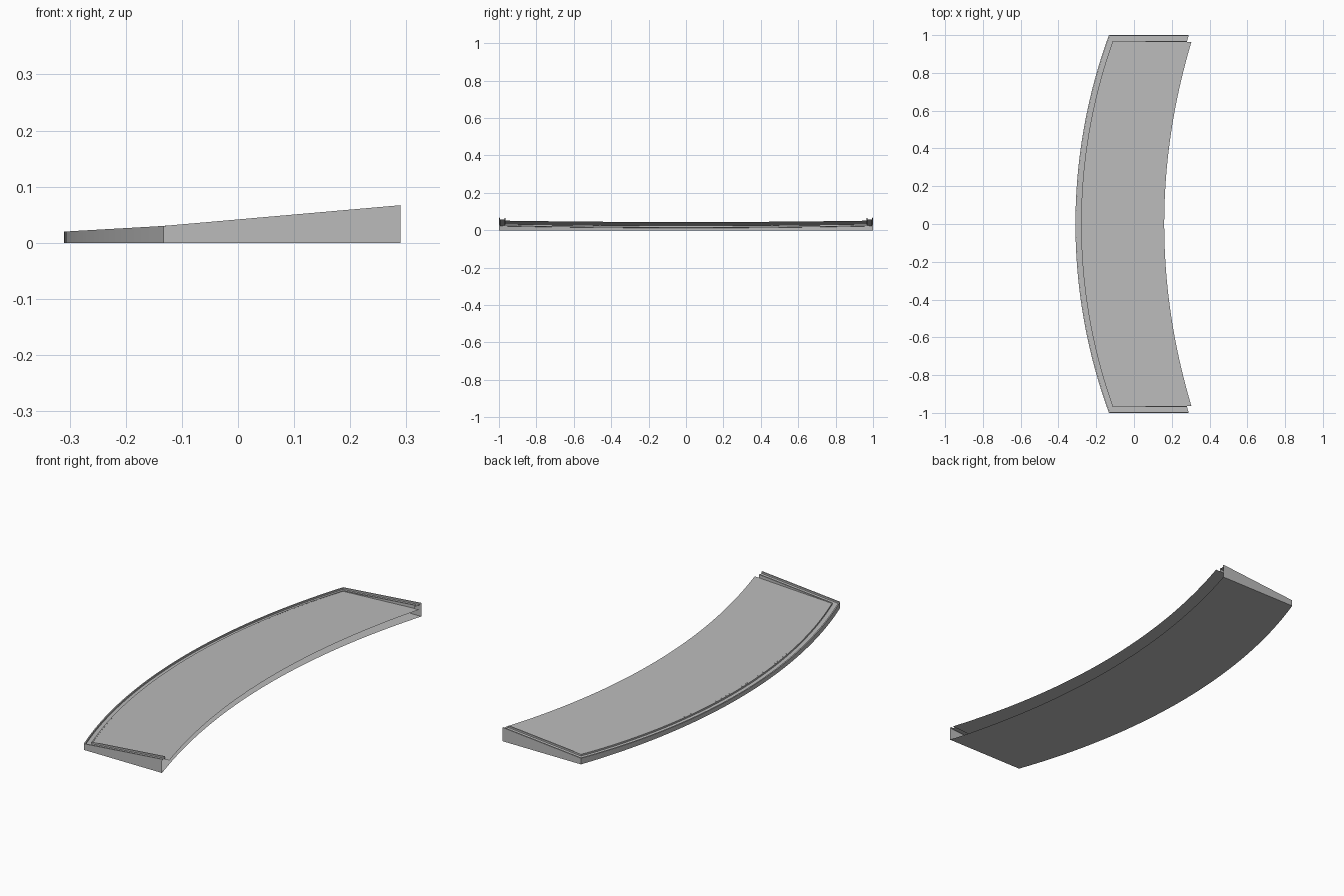
import bpy
import math

cube = bpy.data.objects.get("Cube")
if cube:
    bpy.data.objects.remove(cube, do_unlink=True)

SEGS = 48
RADIUS = 2.91      # convex outer edge
RIM = 0.036        # rim width

grey = bpy.data.materials.new("plain_grey")
grey.use_nodes = True
colour = (0.5, 0.5, 0.5, 1)
grey.diffuse_color = colour
grey.node_tree.nodes["Principled BSDF"].inputs["Base Color"].default_value = colour


def outer_x(y, inset=0.0):
    return RADIUS - 0.31 - math.sqrt((RADIUS - inset) ** 2 - y * y)


def inner_x(y):
    return 0.14 + 0.15 * y * y


def tray_edge_x(y):
    return 0.16 + 0.155 * y * y


def rim_z(x):
    slope = 0.0565 if x < -0.133 else 0.0875
    return 0.03 + slope * (x + 0.133)


def tray_z(x):
    return 0.036 + 0.05 * x


def span(half):
    return [half * (2 * i / SEGS - 1) for i in range(SEGS + 1)]


def add_mesh(name, verts, faces):
    mesh = bpy.data.meshes.new(name)
    mesh.from_pydata(verts, [], faces)
    mesh.materials.append(grey)
    obj = bpy.data.objects.new(name, mesh)
    bpy.context.collection.objects.link(obj)
    bpy.ops.object.select_all(action="DESELECT")
    obj.select_set(True)
    bpy.context.view_layer.objects.active = obj
    bpy.ops.object.shade_smooth_by_angle(angle=math.radians(30))
    return obj


def loft(name, rows):
    """Skin quads between rows of equal length."""
    n = len(rows[0])
    faces = [(r * n + i, r * n + i + 1, (r + 1) * n + i + 1, (r + 1) * n + i)
             for r in range(len(rows) - 1) for i in range(n - 1)]
    return add_mesh(name, [p for row in rows for p in row], faces)


def rim_path(inset, height):
    """One rail around the two ends and the convex edge."""
    half = 1 - inset
    end = inner_x(half)
    path = [(end, half)]
    path += [(outer_x(y, inset), y) for y in reversed(span(half))]
    path.append((end, -half))
    return [(x, y, height(x)) for x, y in path]


# Outer wall, two thin lips and the channel between them
def channel_z(x):
    return rim_z(x) - 0.008


def lip_foot_z(x):
    return min(tray_z(x), rim_z(x))


profile = [(0, lambda x: 0.0), (0, rim_z), (0.006, rim_z), (0.006, channel_z),
           (0.03, channel_z), (0.03, rim_z), (RIM, rim_z), (RIM, lip_foot_z)]
loft("channelled_rim", [rim_path(d, h) for d, h in profile])

# Sloping tray floor, overhanging the base along the concave edge
ys = span(1 - RIM)
tray = [[(x, y, tray_z(x)) for y in ys for x in [edge(y)]]
        for edge in (lambda y: outer_x(y, RIM), tray_edge_x)]
loft("tray_floor", tray)

# Flat base, open to the tray along the concave edge
base = [[(edge(y), y, 0.0) for y in span(1)] for edge in (inner_x, outer_x)]
loft("base_plate", base)

# Face the tray up and the base down
for name, sign in (("tray_floor", 1), ("base_plate", -1)):
    mesh = bpy.data.objects[name].data
    if mesh.polygons[0].normal.z * sign < 0:
        mesh.flip_normals()
